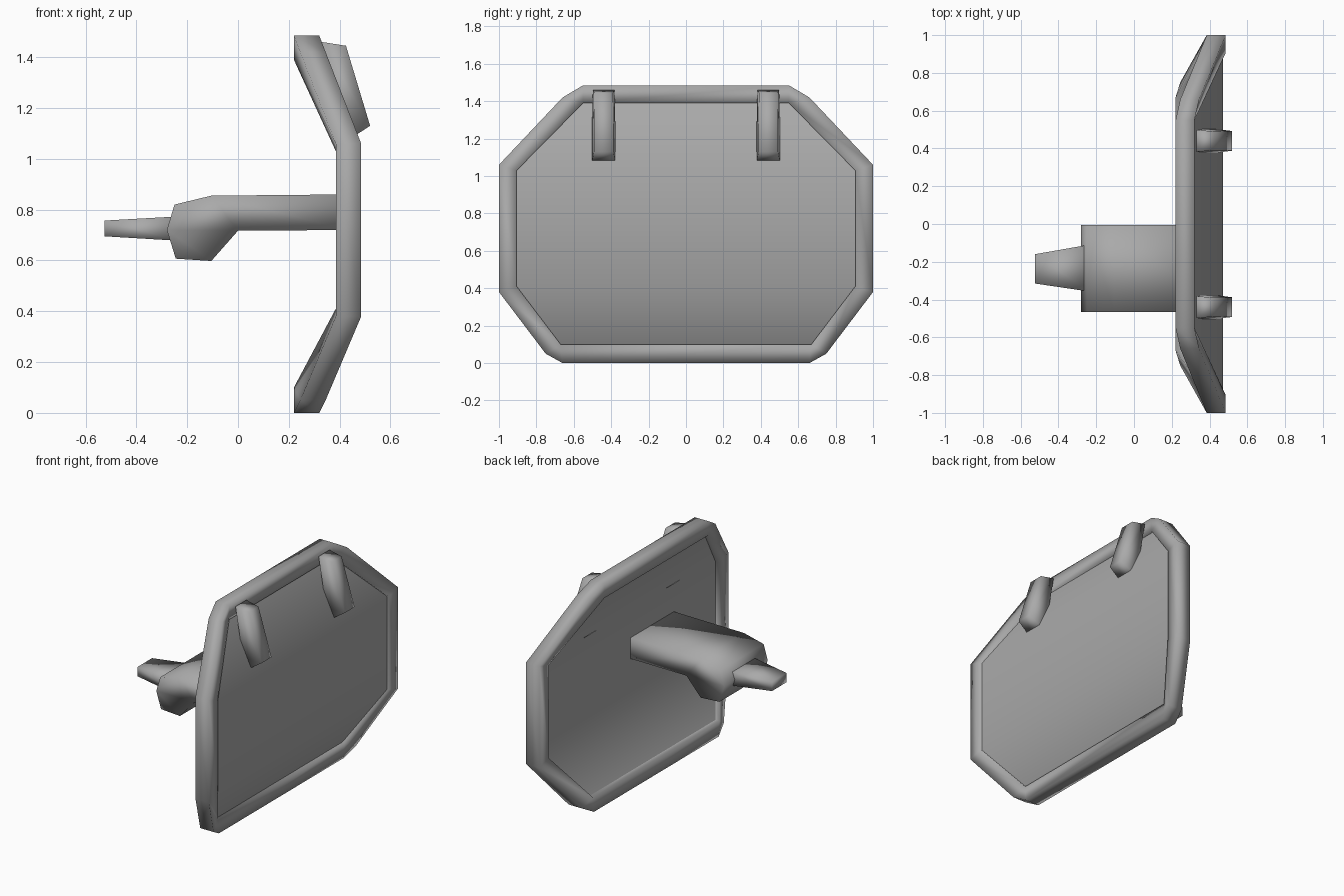
import bpy, bmesh, math

if "Cube" in bpy.data.objects:
    bpy.data.objects.remove(bpy.data.objects["Cube"])

grey = bpy.data.materials.new("plain_grey")
grey.use_nodes = True
COLOUR = (0.4, 0.4, 0.4, 1)
grey.diffuse_color = COLOUR
grey.node_tree.nodes["Principled BSDF"].inputs["Base Color"].default_value = COLOUR


def finish(name, bm, angle=None):
    """Turn a bmesh into a smooth shaded object."""
    bmesh.ops.remove_doubles(bm, verts=bm.verts, dist=0.0005)
    bmesh.ops.recalc_face_normals(bm, faces=bm.faces)
    mesh = bpy.data.meshes.new(name)
    bm.to_mesh(mesh)
    bm.free()
    obj = bpy.data.objects.new(name, mesh)
    bpy.context.collection.objects.link(obj)
    mesh.materials.append(grey)
    for poly in mesh.polygons:
        poly.use_smooth = True
    if angle:
        bpy.ops.object.select_all(action="DESELECT")
        obj.select_set(True)
        bpy.context.view_layer.objects.active = obj
        bpy.ops.object.shade_smooth_by_angle(angle=math.radians(angle))
    return obj


def loft(name, rings, closed=False, angle=None):
    """Skin a list of equal rings, capped or joined end to end."""
    bm = bmesh.new()
    loops = [[bm.verts.new(p) for p in ring] for ring in rings]
    n = len(loops[0])
    pairs = list(zip(loops, loops[1:]))
    if closed:
        pairs.append((loops[-1], loops[0]))
    else:
        bm.faces.new(loops[0])
        bm.faces.new(loops[-1])
    for a, b in pairs:
        for i in range(n):
            j = (i + 1) % n
            bm.faces.new((a[i], a[j], b[j], b[i]))
    return finish(name, bm, angle)


# Rim: square tube bent back at top and bottom, outer corners chamfered
# Each station: outer back x, outer y, outer z, inner back x, inner y, inner z
half = [
    (0.22, 0.66, 0.0, 0.22, 0.67, 0.10),
    (0.245, 0.75, 0.05, 0.22, 0.67, 0.10),
    (0.385, 1.0, 0.38, 0.385, 0.905, 0.41),
    (0.385, 1.0, 1.06, 0.385, 0.905, 1.03),
    (0.245, 0.66, 1.42, 0.22, 0.55, 1.39),
    (0.22, 0.55, 1.485, 0.22, 0.55, 1.39),
]
TUBE = 0.1
stations = [(s, 1) for s in half] + [(s, -1) for s in reversed(half)]
rim = []
for (ox, oy, oz, ix, iy, iz), side in stations:
    rim.append([(ox, side * oy, oz), (ox + TUBE, side * oy, oz),
                (ix + TUBE, side * iy, iz), (ix, side * iy, iz)])
loft("rim", rim, closed=True)

# Panel: bent plate set inside the rim
rows = [(0.245, 0.68, 0.09), (0.415, 0.915, 0.405),
        (0.415, 0.915, 1.035), (0.245, 0.56, 1.40)]
PLATE = 0.055
panel = [[(x, -y, z), (x, y, z), (x + PLATE, y, z), (x + PLATE, -y, z)]
         for x, y, z in rows]
loft("panel", panel, angle=40)

# Hooks: slanted lugs over the upper edge, narrower at the front
hook_profile = [(0.33, 1.46, 0.058), (0.425, 1.445, 0.05),
                (0.52, 1.13, 0.052), (0.405, 1.055, 0.067)]
for name, centre in (("left_hook", 0.44), ("right_hook", -0.44)):
    loft(name, [[(x, centre + s * w, z) for x, z, w in hook_profile]
                for s in (-1, 1)])

# Arm: profile with a drooping end, extruded sideways
arm_profile = [(0.43, 0.86), (-0.105, 0.855), (-0.25, 0.82), (-0.28, 0.72),
               (-0.245, 0.607), (-0.105, 0.598), (0.0, 0.717), (0.43, 0.72)]
loft("arm", [[(x, y, z) for x, z in arm_profile] for y in (-0.465, -0.005)])

# Tip: tapered peg on the end of the arm
tip = []
for x, y0, y1, z0, z1 in ((-0.525, -0.315, -0.16, 0.695, 0.757),
                          (-0.24, -0.357, -0.11, 0.678, 0.773)):
    tip.append([(x, y0, z0), (x, y1, z0), (x, y1, z1), (x, y0, z1)])
loft("tip", tip)
